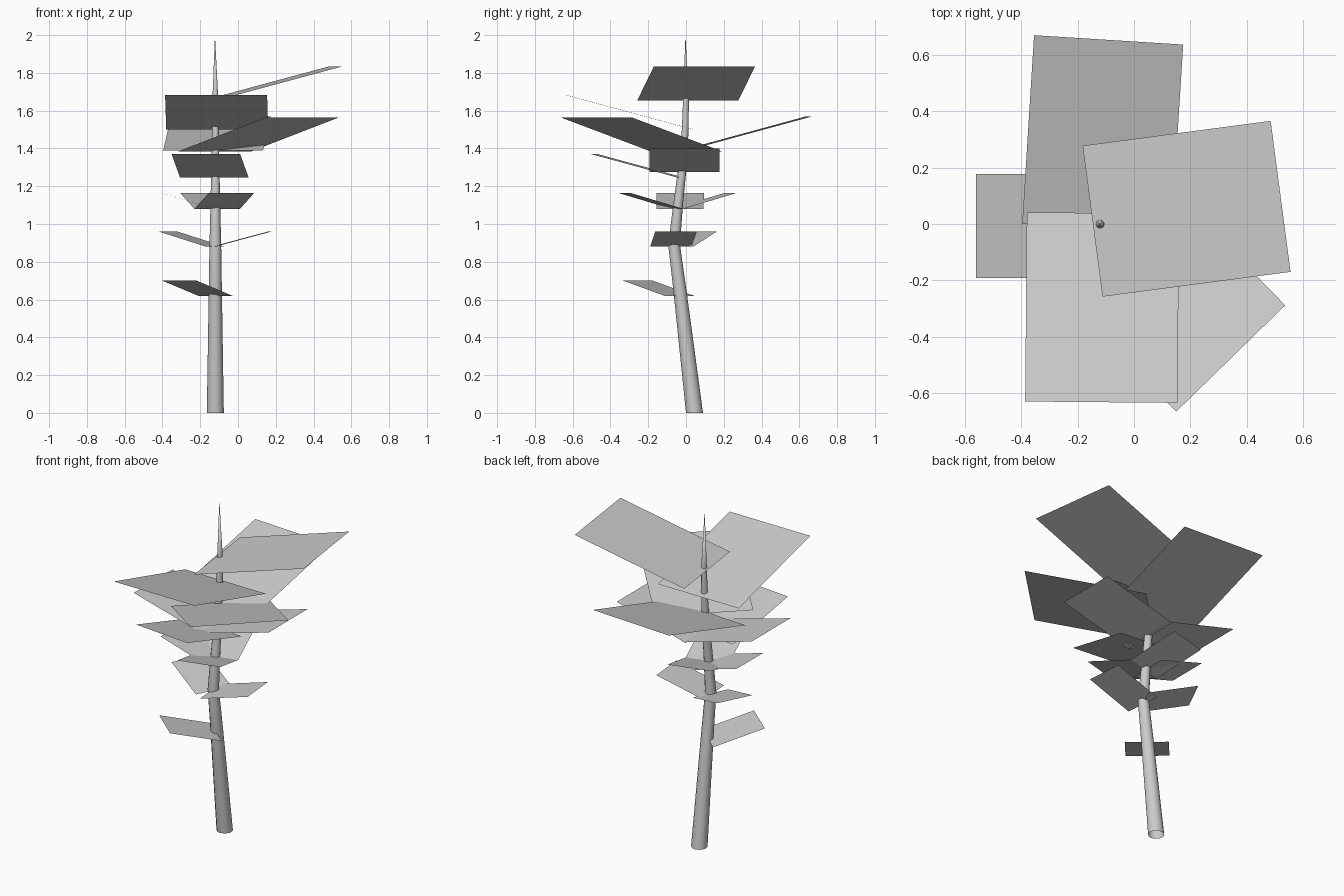
import bpy
import bmesh
import math
from mathutils import Vector

cube = bpy.data.objects.get("Cube")
if cube:
    bpy.data.objects.remove(cube, do_unlink=True)

grey = bpy.data.materials.new("light_grey")
grey.use_nodes = True
grey.diffuse_color = (0.6, 0.6, 0.6, 1)
grey.node_tree.nodes["Principled BSDF"].inputs["Base Color"].default_value = (0.6, 0.6, 0.6, 1)


def add_object(name, bm):
    mesh = bpy.data.meshes.new(name)
    bm.to_mesh(mesh)
    bm.free()
    mesh.materials.append(grey)
    obj = bpy.data.objects.new(name, mesh)
    bpy.context.collection.objects.link(obj)
    return obj


def add_frond(name, inner, outer, z_low, rise, width):
    """Flat rectangular frond rising from the trunk to its outer edge."""
    a = Vector((*inner, z_low))
    b = Vector((*outer, z_low + rise))
    out = b - a
    side = Vector((-out.y, out.x, 0)).normalized() * width / 2
    bm = bmesh.new()
    bm.faces.new([bm.verts.new(p) for p in (a - side, b - side, b + side, a + side)])
    return add_object(name, bm)


# Trunk: open-bottomed, leaning, bent tube that tapers to a point (y, z, radius)
SIDES = 12
TRUNK_X = -0.12
rings = [(0.045, 0, 0.045), (-0.03, 0.63, 0.035), (-0.063, 0.89, 0.031),
         (-0.043, 1.09, 0.026), (-0.02, 1.29, 0.022), (-0.004, 1.5, 0.018),
         (0, 1.67, 0.015)]
bm = bmesh.new()
loops = []
for y, z, r in rings:
    angles = [2 * math.pi * i / SIDES for i in range(SIDES)]
    loops.append([bm.verts.new((TRUNK_X + r * math.cos(t), y + r * math.sin(t), z))
                  for t in angles])
tip = bm.verts.new((TRUNK_X - 0.002, -0.003, 2))
for i in range(SIDES):
    j = (i + 1) % SIDES
    for low, high in zip(loops, loops[1:]):
        bm.faces.new((low[i], low[j], high[j], high[i]))
    bm.faces.new((loops[-1][i], loops[-1][j], tip))
for face in bm.faces:
    face.smooth = True
add_object("trunk", bm)

# Fronds grouped by tier: inner midpoint, outer midpoint, low z, rise, width
add_frond("crown_frond_left", (-0.147, 0.01), (0.52, 0.098), 1.655, 0.18, 0.54)
add_frond("crown_frond_front", (-0.11, 0.039), (-0.116, -0.632), 1.5, 0.182, 0.54)
add_frond("crown_frond_back", (-0.132, -0.015), (-0.09, 0.653), 1.388, 0.182, 0.53)
add_frond("crown_frond_front_left", (-0.122, 0), (0.343, -0.477), 1.385, 0.18, 0.54)

add_frond("upper_frond_right", (-0.1, -0.007), (-0.56, -0.007), 1.275, 0.125, 0.37)
add_frond("upper_frond_left", (-0.12, -0.007), (0.337, -0.007), 1.275, 0.125, 0.37)
add_frond("upper_frond_front", (-0.125, -0.025), (-0.17, -0.485), 1.245, 0.125, 0.365)

add_frond("middle_frond_right", (-0.12, -0.032), (-0.405, -0.03), 1.08, 0.084, 0.25)
add_frond("middle_frond_front", (-0.11, -0.045), (-0.035, -0.325), 1.08, 0.084, 0.25)
add_frond("middle_frond_back", (-0.11, -0.045), (-0.185, 0.235), 1.08, 0.084, 0.25)

add_frond("lower_frond_right", (-0.12, -0.06), (-0.37, 0.065), 0.88, 0.08, 0.22)
add_frond("lower_frond_left", (-0.13, -0.08), (0.168, -0.053), 0.88, 0.08, 0.22)

add_frond("bottom_frond", (-0.12, -0.035), (-0.31, -0.255), 0.62, 0.08, 0.24)
